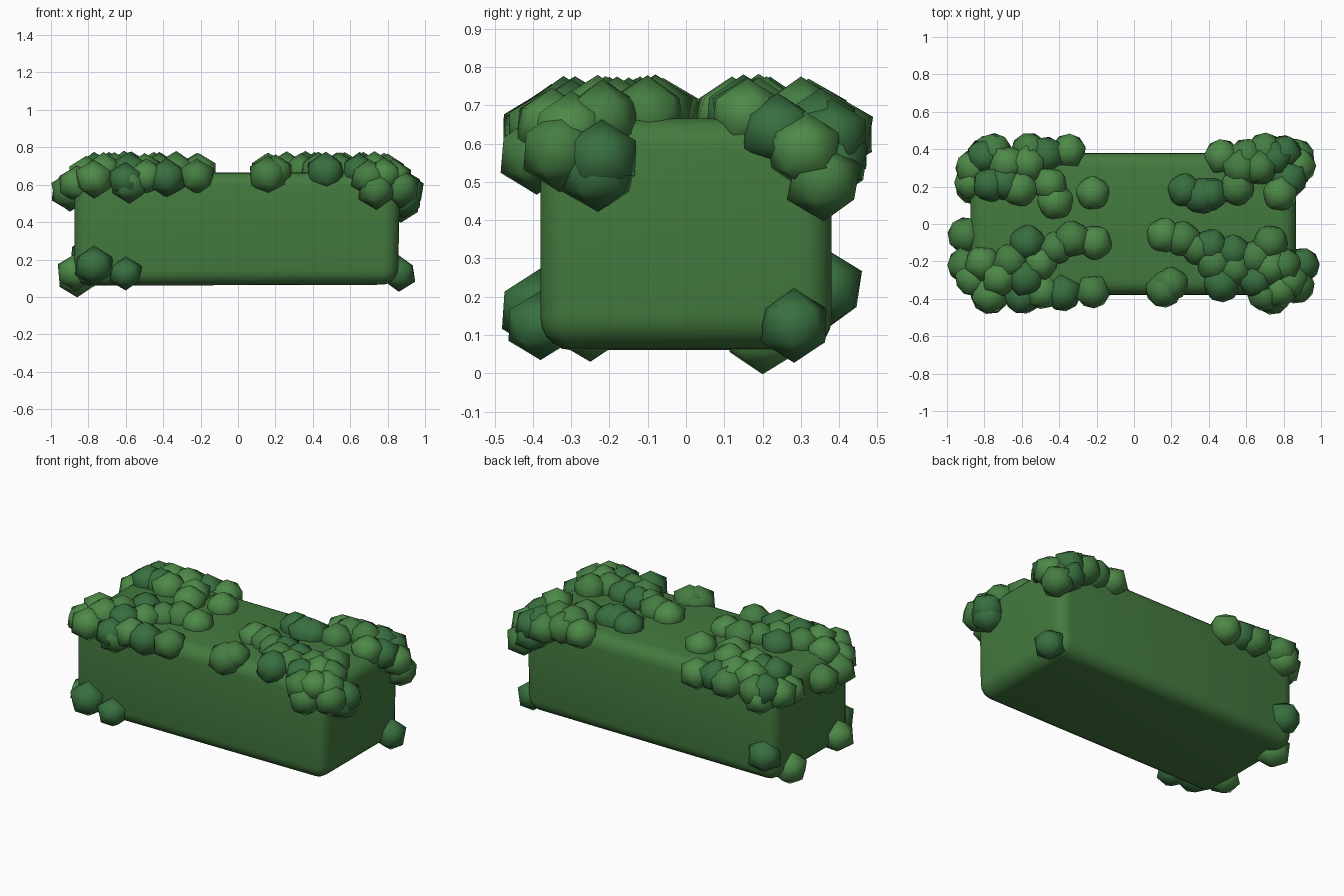
import bpy, random
from math import pi

if "Cube" in bpy.data.objects:
    bpy.data.objects.remove(bpy.data.objects["Cube"])

random.seed(4)


def material(name, color):
    m = bpy.data.materials.new(name)
    m.diffuse_color = (*color, 1)
    m.use_nodes = True
    m.node_tree.nodes["Principled BSDF"].inputs["Base Color"].default_value = m.diffuse_color
    return m


HEDGE = material("hedge_green", (0.058, 0.195, 0.05))
LEAVES = [material("leaf_light", (0.075, 0.25, 0.065)),
          material("leaf_mid", (0.06, 0.205, 0.055)),
          material("leaf_dark", (0.04, 0.16, 0.05))]

# Trimmed hedge body: a soft-edged box, its right end rounded a little more below
bpy.ops.mesh.primitive_cube_add(size=1, location=(-0.005, 0, 0.363))
body = bpy.context.object
body.name = "hedge_body"
body.scale = (1.74, 0.76, 0.605)
bpy.ops.object.transform_apply(location=False, rotation=False, scale=True)
bevel = body.modifiers.new("soft_edges", 'BEVEL')
bevel.width = 0.08
bevel.segments = 5
body.data.materials.append(HEDGE)
bpy.ops.object.modifier_apply(modifier="soft_edges")
for v in body.data.vertices:
    if v.co.x > 0.7 and v.co.z < 0:
        v.co.z += 0.12 * (v.co.x - 0.75) if v.co.x > 0.75 else 0
        v.co.x -= 0.008
bpy.ops.object.shade_smooth()

# One shared faceted leaf clump mesh per colour, smooth shaded
clump_meshes = []
for mat in LEAVES:
    bpy.ops.mesh.primitive_ico_sphere_add(subdivisions=1, radius=1)
    master = bpy.context.object
    bpy.ops.object.shade_smooth()
    master.data.materials.append(mat)
    clump_meshes.append(master.data)
    bpy.data.objects.remove(master)


def clump(name, x, y, z, r):
    ob = bpy.data.objects.new(name, random.choice(clump_meshes))
    ob.location = (x, y, z)
    ob.scale = (r, r, r * random.uniform(0.92, 1.0))
    ob.rotation_euler.z = random.uniform(0, pi)
    bpy.context.collection.objects.link(ob)


# Clumps growing over the four top corners, (x, y) seen from above
back_left = [(-.35, .39), (-.22, .165), (-.42, .12), (-.45, .21), (-.61, .19),
             (-.68, .32), (-.56, .39), (-.47, .37), (-.77, .21), (-.8, .36),
             (-.75, .39), (-.86, .3), (-.87, .22), (-.69, .22), (-.57, .32)]
front_left = [(-.9, -.06), (-.9, -.22), (-.81, -.21), (-.86, -.29), (-.21, -.1),
              (-.33, -.08), (-.42, -.13), (-.57, -.1), (-.66, -.2), (-.72, -.29),
              (-.5, -.21), (-.58, -.29), (-.49, -.36), (-.38, -.37), (-.22, -.36),
              (-.6, -.39), (-.77, -.38)]
front_right = [(.16, -.06), (.26, -.08), (.2, -.32), (.16, -.35), (.34, -.13),
               (.41, -.12), (.43, -.21), (.47, -.32), (.53, -.15), (.54, -.24),
               (.65, -.18), (.73, -.1), (.65, -.3), (.73, -.23), (.8, -.22),
               (.78, -.35), (.7, -.37), (.83, -.3), (.9, -.22), (.87, -.33)]
back_right = [(.27, .18), (.36, .15), (.41, .16), (.47, .36), (.55, .19),
              (.57, .3), (.6, .36), (.7, .39), (.67, .3), (.75, .35),
              (.78, .16), (.88, .31), (.8, .38), (.83, .24)]
corners = {"back_left": back_left, "front_left": front_left,
           "front_right": front_right, "back_right": back_right}
for corner, spots in corners.items():
    for x, y in spots:
        drop = max(0, abs(x) - .79) + .6 * max(0, abs(y) - .31)
        clump(corner + "_clump", x, y, .672 - drop, random.uniform(.102, .112))

# Clumps on the upper walls, hanging below the rim
for x, y, z in [(-.58, -.38, .6), (.885, -.23, .52), (.87, .36, .5), (.8, .38, .55),
                (.74, -.39, .57), (-.78, .38, .58)]:
    clump("rim_clump", x, y, z, .107)

# Stray clumps near the ground
for x, y, z, r in [(-.77, -.38, .165, .115), (-.6, -.38, .125, .097), (-.87, -.25, .13, .106),
                   (-.86, .2, .102, .108), (-.8, .365, .22, .106), (.86, .282, .125, .098)]:
    clump("low_clump", x, y, z, r)
